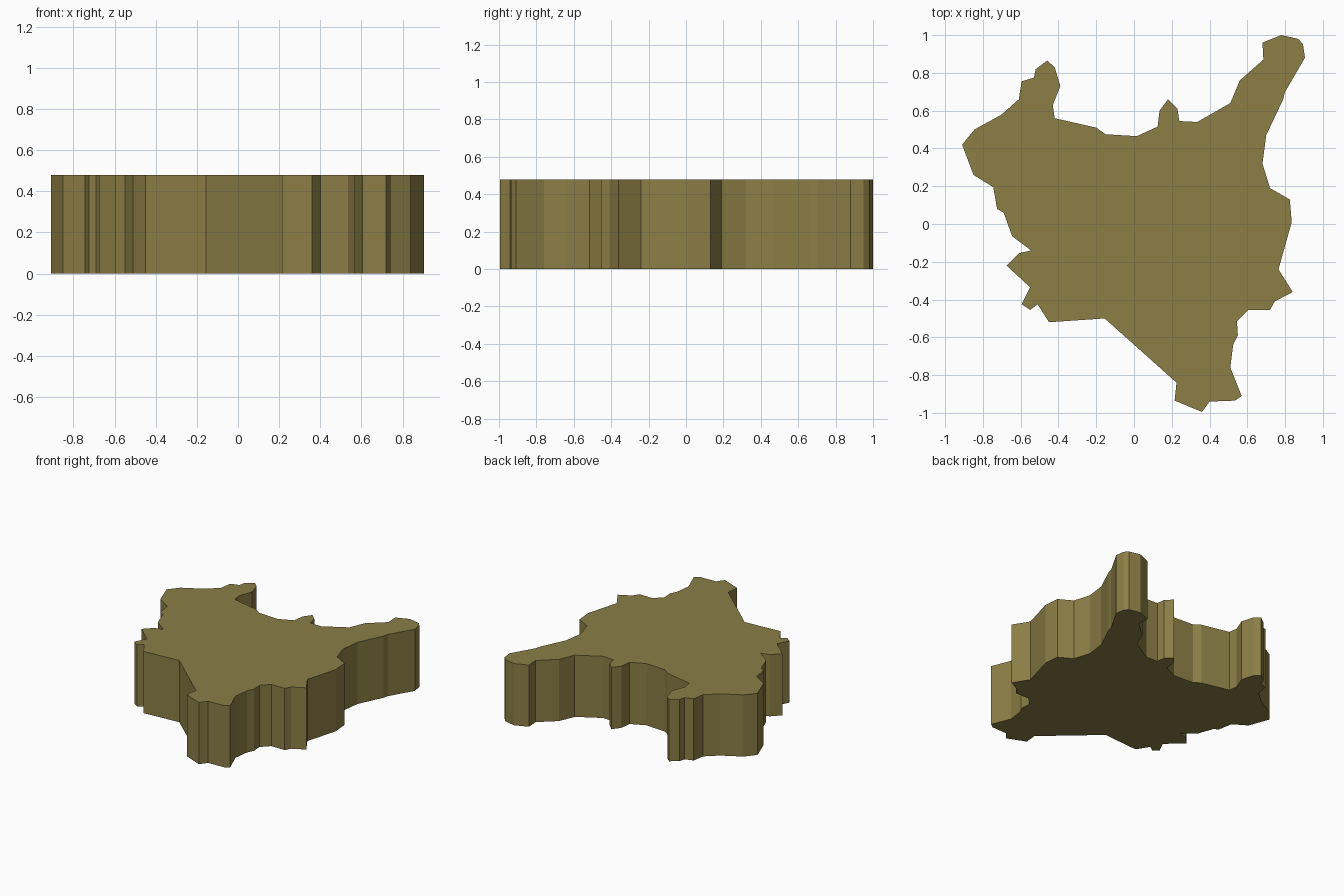
import bpy, bmesh

HEIGHT = 0.48

# Map outline, clockwise from the north-east tip
OUTLINE = [
    # east coast
    (0.78, 1.0), (0.87, 0.98), (0.895, 0.95), (0.905, 0.88), (0.80, 0.70),
    (0.79, 0.66), (0.70, 0.47), (0.68, 0.32), (0.72, 0.19), (0.825, 0.13),
    (0.835, 0.01), (0.765, -0.24), (0.84, -0.36), (0.745, -0.41),
    (0.72, -0.455), (0.605, -0.455), (0.545, -0.515), (0.55, -0.59),
    (0.525, -0.64), (0.51, -0.76), (0.57, -0.91), (0.535, -0.935),
    # south tip and south-west edge
    (0.40, -0.94), (0.36, -0.995), (0.215, -0.935), (0.225, -0.84),
    (-0.155, -0.50), (-0.45, -0.52), (-0.51, -0.425), (-0.55, -0.455),
    # west coast
    (-0.595, -0.425), (-0.55, -0.335), (-0.675, -0.22), (-0.61, -0.155),
    (-0.545, -0.14), (-0.645, -0.065), (-0.69, 0.06), (-0.725, 0.08),
    (-0.745, 0.195), (-0.85, 0.26), (-0.91, 0.42), (-0.845, 0.50),
    # north edge
    (-0.70, 0.58), (-0.61, 0.66), (-0.595, 0.755), (-0.53, 0.775),
    (-0.52, 0.82), (-0.46, 0.865), (-0.42, 0.83), (-0.39, 0.73),
    (-0.43, 0.63), (-0.42, 0.56), (-0.20, 0.51), (-0.15, 0.475),
    (0.015, 0.465), (0.125, 0.515), (0.135, 0.60), (0.18, 0.66),
    (0.23, 0.61), (0.24, 0.545), (0.335, 0.54), (0.51, 0.64),
    (0.56, 0.76), (0.685, 0.87), (0.68, 0.96),
]

olive = bpy.data.materials.new("olive")
olive.diffuse_color = (0.26, 0.209, 0.061, 1)

# Extrude the outline into a flat slab
bm = bmesh.new()
base = bm.faces.new([bm.verts.new((x, y, 0)) for x, y in OUTLINE])
top = bmesh.ops.extrude_face_region(bm, geom=[base], use_keep_orig=True)
bmesh.ops.translate(bm, vec=(0, 0, HEIGHT),
                    verts=[v for v in top["geom"] if isinstance(v, bmesh.types.BMVert)])
bmesh.ops.recalc_face_normals(bm, faces=bm.faces)

# Clean triangulation of the concave caps
bmesh.ops.triangulate(bm, faces=[f for f in bm.faces if len(f.verts) > 4])

mesh = bpy.data.meshes.new("land_slab")
bm.to_mesh(mesh)
bm.free()
mesh.materials.append(olive)
slab = bpy.data.objects.new("land_slab", mesh)
bpy.context.collection.objects.link(slab)
